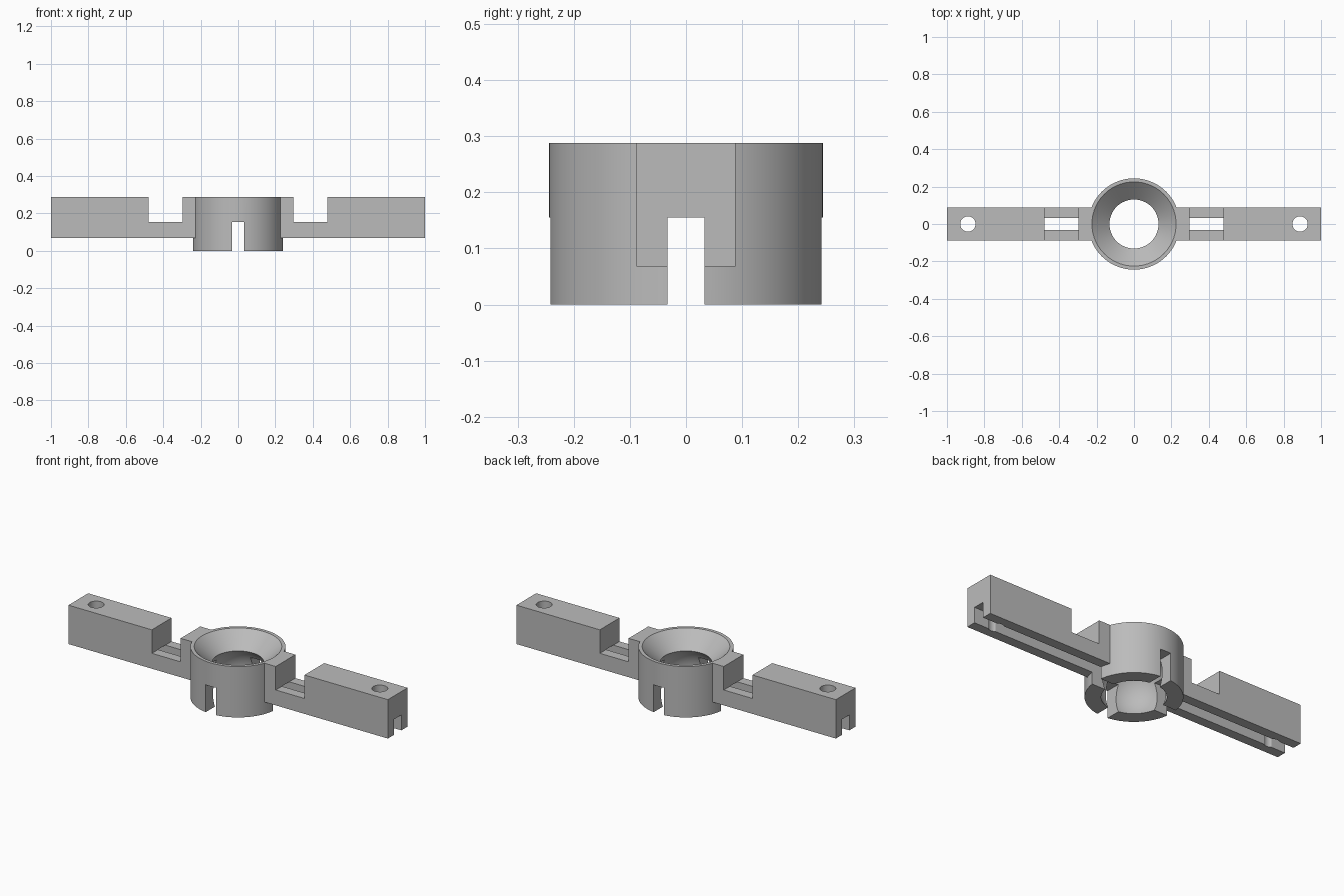
import bpy, bmesh
from math import sin, cos, pi, radians, sqrt, asin
from mathutils import Vector, Matrix

old = bpy.data.objects.get("Cube")
if old:
    bpy.data.objects.remove(old, do_unlink=True)

grey = bpy.data.materials.new("plain grey")
grey.use_nodes = True
COLOUR = (0.5, 0.5, 0.5, 1)
grey.diffuse_color = COLOUR
grey.node_tree.nodes["Principled BSDF"].inputs["Base Color"].default_value = COLOUR

HEIGHT = 0.288
SLOT_TOP = 0.155      # roof of the slots and arm channels
SLOT_HALF = 0.033
HUB_R = 0.244
ARM_HALF = 0.088
ARM_BASE = 0.068


def add_object(name, bm):
    bmesh.ops.recalc_face_normals(bm, faces=bm.faces)
    mesh = bpy.data.meshes.new(name)
    bm.to_mesh(mesh)
    bm.free()
    mesh.materials.append(grey)
    obj = bpy.data.objects.new(name, mesh)
    bpy.context.collection.objects.link(obj)
    return obj


def box(name, low, high):
    bm = bmesh.new()
    low, high = Vector(low), Vector(high)
    bmesh.ops.create_cube(bm, size=1, matrix=Matrix.Translation((low + high) / 2)
                          @ Matrix.Diagonal((*(high - low), 1)))
    return add_object(name, bm)


def cylinder(name, x, radius):
    bm = bmesh.new()
    bmesh.ops.create_cone(bm, cap_ends=True, segments=48, radius1=radius, radius2=radius,
                          depth=1, matrix=Matrix.Translation((x, 0, 0.2)))
    return add_object(name, bm)


def lathe(name, profile, steps=96):
    bm = bmesh.new()
    rings = [[bm.verts.new((r * cos(2 * pi * i / steps), r * sin(2 * pi * i / steps), z))
              for i in range(steps)] for r, z in profile]
    for a, b in zip(rings, rings[1:] + rings[:1]):
        for i in range(steps):
            j = (i + 1) % steps
            bm.faces.new((a[i], a[j], b[j], b[i]))
    return add_object(name, bm)


def extrude_side(name, outline, half):
    bm = bmesh.new()
    face = bm.faces.new([bm.verts.new((x, -half, z)) for x, z in outline])
    new = bmesh.ops.extrude_face_region(bm, geom=[face])["geom"]
    bmesh.ops.translate(bm, vec=(0, 2 * half, 0),
                        verts=[v for v in new if isinstance(v, bmesh.types.BMVert)])
    return add_object(name, bm)


def finish(obj, cutters):
    bpy.ops.object.select_all(action="DESELECT")
    bpy.context.view_layer.objects.active = obj
    obj.select_set(True)
    for cutter in cutters:
        mod = obj.modifiers.new("cut", "BOOLEAN")
        mod.operation = "DIFFERENCE"
        mod.solver = "EXACT"
        mod.object = cutter
        bpy.ops.object.modifier_apply(modifier=mod.name)
        bpy.data.objects.remove(cutter, do_unlink=True)
    bpy.ops.object.shade_smooth_by_angle(angle=radians(30))


# Hub: outer wall, flat rim, conical funnel, then a ball socket open at the bottom
BALL_R, BALL_Z, THROAT = 0.18, 0.078, 0.131
top_angle = asin(sqrt(BALL_R ** 2 - THROAT ** 2) / BALL_R)
low_angle = -asin(BALL_Z / BALL_R)
profile = [(HUB_R, 0), (HUB_R, HEIGHT), (0.225, HEIGHT)]
for k in range(17):
    a = top_angle + (low_angle - top_angle) * k / 16
    profile.append((BALL_R * cos(a), BALL_Z + BALL_R * sin(a)))
hub = lathe("socket_hub", profile)

# Crossed slots split the lower hub into four fingers
finish(hub, [box("slot_x", (-0.5, -SLOT_HALF, -0.1), (0.5, SLOT_HALF, SLOT_TOP)),
             box("slot_y", (-SLOT_HALF, -0.5, -0.1), (SLOT_HALF, 0.5, SLOT_TOP))])

# Arms: notched bars with a channel underneath and a screw hole near the tip
for name, side in (("left", 1), ("right", -1)):
    outline = [(0.2275, ARM_BASE), (1, ARM_BASE), (1, HEIGHT), (0.478, HEIGHT),
               (0.478, SLOT_TOP), (0.298, SLOT_TOP), (0.298, HEIGHT), (0.2275, HEIGHT)]
    arm = extrude_side(name + "_arm", [(side * x, z) for x, z in outline], ARM_HALF)
    ends = sorted((side * 0.1, side * 1.1))
    # The channel breaks just through the notch floor, leaving two rails
    finish(arm, [box("channel", (ends[0], -SLOT_HALF, 0), (ends[1], SLOT_HALF, SLOT_TOP + 0.0005)),
                 cylinder("screw_hole", side * 0.888, 0.041)])
